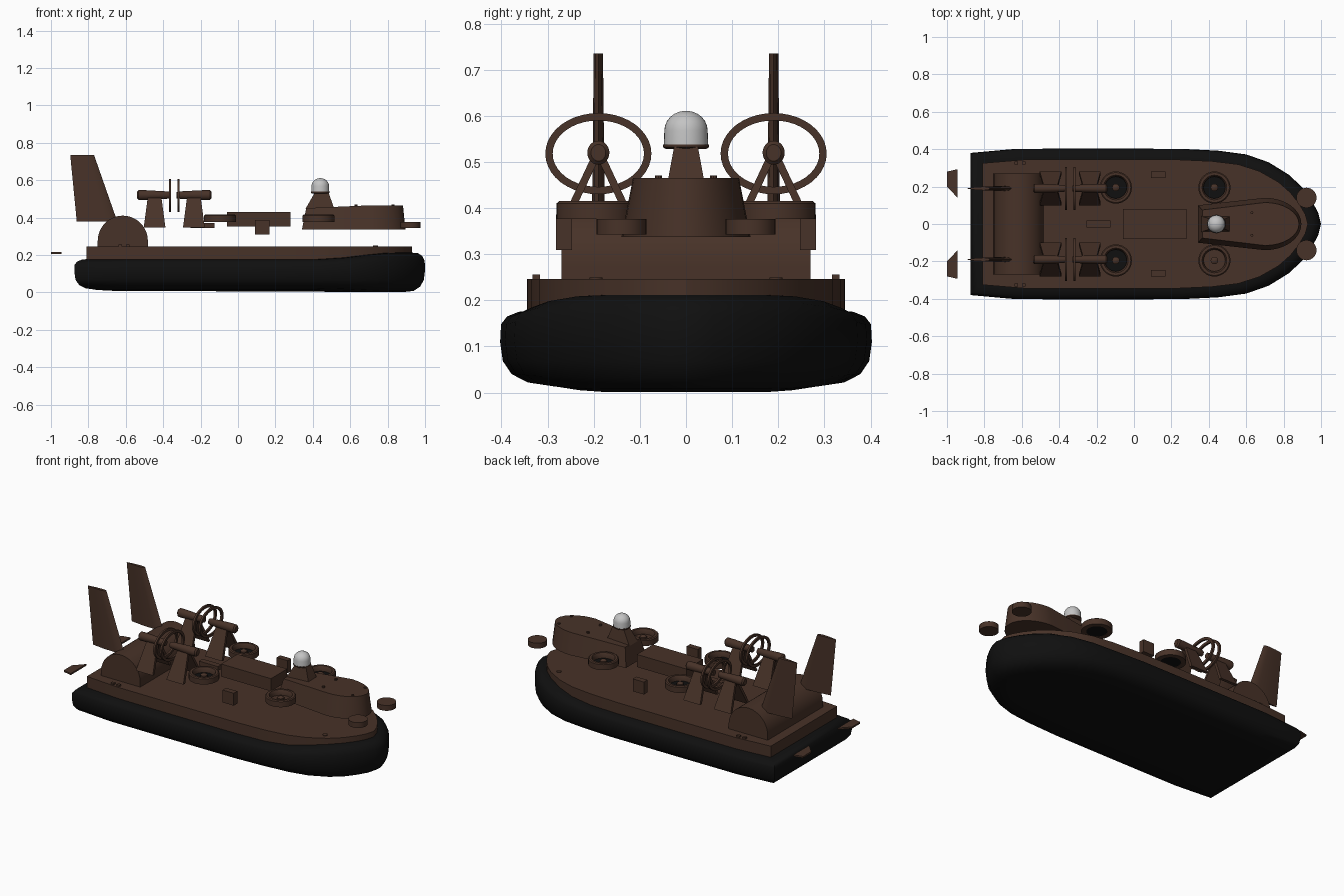
import bpy, bmesh, math
from mathutils import Matrix, Vector

if "Cube" in bpy.data.objects:
    bpy.data.objects.remove(bpy.data.objects["Cube"])


def mat(name, c):
    m = bpy.data.materials.new(name)
    m.diffuse_color = (*c, 1)
    m.use_nodes = True
    m.node_tree.nodes["Principled BSDF"].inputs["Base Color"].default_value = m.diffuse_color
    return m


BROWN = mat("brown_paint", (0.064, 0.032, 0.021))
BLACK = mat("black_rubber", (0.005, 0.005, 0.005))
WHITE = mat("pale_grey", (0.55, 0.55, 0.55))


def finish(name, bm, m, smooth=None):
    bmesh.ops.recalc_face_normals(bm, faces=bm.faces[:])
    me = bpy.data.meshes.new(name)
    bm.to_mesh(me)
    bm.free()
    ob = bpy.data.objects.new(name, me)
    bpy.context.collection.objects.link(ob)
    me.materials.append(m)
    if smooth:
        bpy.ops.object.select_all(action='DESELECT')
        ob.select_set(True)
        bpy.context.view_layer.objects.active = ob
        bpy.ops.object.shade_smooth_by_angle(angle=math.radians(smooth))
    return ob


def loft(name, rings, m, smooth=None, closed=False):
    """Skin a list of equal-length point loops; cap the ends unless closed."""
    bm = bmesh.new()
    vs = [[bm.verts.new(p) for p in r] for r in rings]
    n = len(vs[0])
    pairs = list(zip(vs, vs[1:])) + ([(vs[-1], vs[0])] if closed else [])
    for a, b in pairs:
        for i in range(n):
            j = (i + 1) % n
            bm.faces.new((a[i], a[j], b[j], b[i]))
    if not closed:
        bm.faces.new(vs[0])
        bm.faces.new(vs[-1])
    return finish(name, bm, m, smooth)


def box(name, x0, x1, y0, y1, z0, z1, m=BROWN):
    return loft(name, [[(x0, y0, z), (x1, y0, z), (x1, y1, z), (x0, y1, z)] for z in (z0, z1)], m)


def circle(cx, cy, z, r, n=32):
    return [(cx + r * math.cos(2 * math.pi * i / n), cy + r * math.sin(2 * math.pi * i / n), z) for i in range(n)]


def turned(name, cx, cy, prof, m, closed=False, n=32):
    return loft(name, [circle(cx, cy, z, r, n) for r, z in prof], m, 35, closed)


# hull plan outline, bow at +x
half = [(-0.875, 0.38), (-0.63, 0.402), (-0.2, 0.403), (0.25, 0.402), (0.45, 0.392), (0.6, 0.372), (0.72, 0.33),
        (0.83, 0.262), (0.9, 0.195), (0.95, 0.125), (0.985, 0.06)]
plan = [(x, -y) for x, y in half] + [(1.0, 0)] + [(x, y) for x, y in reversed(half)]


def hull_ring(z, inset, rise=0.0):
    fx, fy = 1 - inset / 0.9375, 1 - inset / 0.403
    out = []
    for x, y in plan:
        t = max(0, min(1, (x - 0.45) / 0.45))
        out.append((0.0625 + (x - 0.0625) * fx, y * fy, z + rise * t * t * (3 - 2 * t)))
    return out


# inflatable skirt
loft("skirt", [hull_ring(0.006, 0.25, -0.004), hull_ring(0.013, 0.12, -0.012), hull_ring(0.022, 0.06, -0.014),
               hull_ring(0.04, 0.025, -0.008), hull_ring(0.068, 0.006), hull_ring(0.11, 0.0, 0.01),
               hull_ring(0.148, 0.002, 0.02), hull_ring(0.165, 0.015, 0.03), hull_ring(0.175, 0.04, 0.036),
               hull_ring(0.178, 0.07, 0.034)], BLACK, 40)
# deck slab
loft("deck", [[(0.06 + (x - 0.0625) * 0.928, y * 0.856, z) for x, y in plan] for z in (0.155, 0.246)], BROWN, 20)

# rounded engine housing across the stern
prof = [(-0.75, 0.24)] + [(-0.616 - 0.134 * math.cos(math.pi * i / 24), 0.275 + 0.135 * math.sin(math.pi * i / 24))
                          for i in range(25)] + [(-0.482, 0.24)]
loft("engine_housing", [[(x, y, z) for x, z in prof] for y in (-0.27, 0.27)], BROWN, 30)

# cabin with rounded nose and sloping sides
def cabin_ring(z, x0, xs, x1, wb, w):
    arc = [(xs + (x1 - xs) * math.cos(a), w * math.sin(a)) for a in (math.pi * (i / 16 - 0.5) for i in range(17))]
    return [(x0, -wb, z(x0))] + [(x, y, z(x)) for x, y in arc] + [(x0, wb, z(x0))]


loft("cabin", [cabin_ring(lambda x: 0.337, 0.342, 0.70, 0.895, 0.10, 0.14),
               cabin_ring(lambda x: 0.465 - max(0, 0.5 - x) * 0.11, 0.365, 0.70, 0.882, 0.075, 0.115)], BROWN, 25)
for x in (0.63, 0.83):
    for y in (-0.06, 0.06):
        turned("roof_light", x, y, [(0.008, 0.46), (0.008, 0.471)], BROWN, n=10)

# mast and radar dome
def rect(x0, x1, w, z):
    return [(x0, -w, z), (x1, -w, z), (x1, w, z), (x0, w, z)]


loft("mast", [rect(0.36, 0.515, 0.042, 0.445), rect(0.41, 0.485, 0.026, 0.532)], BROWN)
turned("dome_collar", 0.44, 0, [(0.044, 0.528), (0.05, 0.532), (0.05, 0.538)], BROWN)
turned("radar_dome", 0.44, 0, [(0.048, 0.537), (0.047, 0.568)] +
       [(0.047 * math.cos(a), 0.568 + 0.043 * math.sin(a)) for a in (0.25, 0.5, 0.75, 1.0, 1.25, 1.5)], WHITE)

# centre boxes
box("centre_box", -0.06, 0.282, -0.08, 0.08, 0.352, 0.43)
box("small_centre_box", -0.255, -0.125, -0.018, 0.018, 0.345, 0.372)


def disc_x(x, cy, cz, ry, rz, n=24):
    return [(x, cy + ry * math.cos(2 * math.pi * i / n), cz + rz * math.sin(2 * math.pi * i / n)) for i in range(n)]


for s, side in ((1, "left"), (-1, "right")):
    cy = 0.19 * s
    # nose pods and side boxes
    turned(side + "_nose_pod", 0.922, 0.14 * s, [(0.054, 0.343), (0.054, 0.376)], BROWN)
    box(side + "_side_box", 0.092, 0.168, min(0.247 * s, 0.282 * s), max(0.247 * s, 0.282 * s), 0.309, 0.386)
    # lift fan intakes
    for x in (-0.097, 0.43):
        y = 0.195 * s
        turned(side + "_intake_ring", x, y, [(0.086, 0.376), (0.086, 0.41), (0.08, 0.415), (0.066, 0.415),
                                            (0.058, 0.40), (0.058, 0.376)], BROWN, closed=True)
        floor = BROWN if (s < 0 and x > 0) else BLACK
        turned(side + "_intake_floor", x, y, [(0.06, 0.378), (0.06, 0.384)], floor)
        turned(side + "_intake_hub", x, y, [(0.02, 0.38), (0.02, 0.398), (0.008, 0.406)], BROWN, n=16)
    # nacelles with splayed pylon legs
    for xo, xi, xm in ((-0.54, -0.362, -0.446), (-0.142, -0.328, -0.236)):
        d = 1 if xi > xo else -1
        loft(side + "_nacelle", [disc_x(xo, cy, 0.52, 0.016, 0.018), disc_x(xo + 0.008 * d, cy, 0.52, 0.024, 0.026),
                                 disc_x(xo + 0.05 * d, cy, 0.52, 0.024, 0.026),
                                 disc_x(xi - 0.02 * d, cy, 0.52, 0.019, 0.02),
                                 disc_x(xi, cy, 0.52, 0.015, 0.017)], BROWN, 35)
        for k in (-1, 1):
            rings = []
            for z, hw, off in ((0.347, 0.058, 0.083), (0.505, 0.037, 0.009)):
                a, b = cy + k * (off - 0.009), cy + k * (off + 0.009)
                rings.append([(xm - hw, a, z), (xm + hw, a, z), (xm + hw, b, z), (xm - hw, b, z)])
            loft(side + "_pylon_leg", rings, BROWN)
    # oval propeller rings
    for x in (-0.363, -0.318):
        w = 0.006
        loft(side + "_propeller_ring", [disc_x(x - w, cy, 0.518, 0.115, 0.088, 40), disc_x(x + w, cy, 0.518, 0.115, 0.088, 40),
                                        disc_x(x + w, cy, 0.518, 0.099, 0.072, 40),
                                        disc_x(x - w, cy, 0.518, 0.099, 0.072, 40)], BROWN, 35, True)
    # tail fin with lens section
    fin = []
    for z, xa, xb, t in ((0.378, -0.862, -0.645, 0.014), (0.735, -0.897, -0.77, 0.010)):
        L = xb - xa
        fin.append([(xa, cy, z), (xa + 0.35 * L, cy - t * 0.7, z), (xa + 0.75 * L, cy - t, z), (xa + 0.93 * L, cy - t * 0.7, z),
                    (xb, cy, z), (xa + 0.93 * L, cy + t * 0.7, z), (xa + 0.75 * L, cy + t, z), (xa + 0.35 * L, cy + t * 0.7, z)])
    loft(side + "_tail_fin", fin, BROWN, 40)
    # stern plates
    loft(side + "_stern_plate", [[(-1.0, 0.28 * s, z), (-0.943, 0.293 * s, z), (-0.943, 0.14 * s, z), (-1.0, 0.2 * s, z)]
                                 for z in (0.206, 0.216)], BROWN)
    # deck fittings
    for x in (-0.63, -0.59):
        box(side + "_cleat", x - 0.01, x + 0.01, 0.325 * s - 0.008, 0.325 * s + 0.008, 0.24, 0.256)
    turned(side + "_deck_cap", 0.735, 0.195 * s, [(0.014, 0.243), (0.014, 0.25)], BROWN, n=16)
